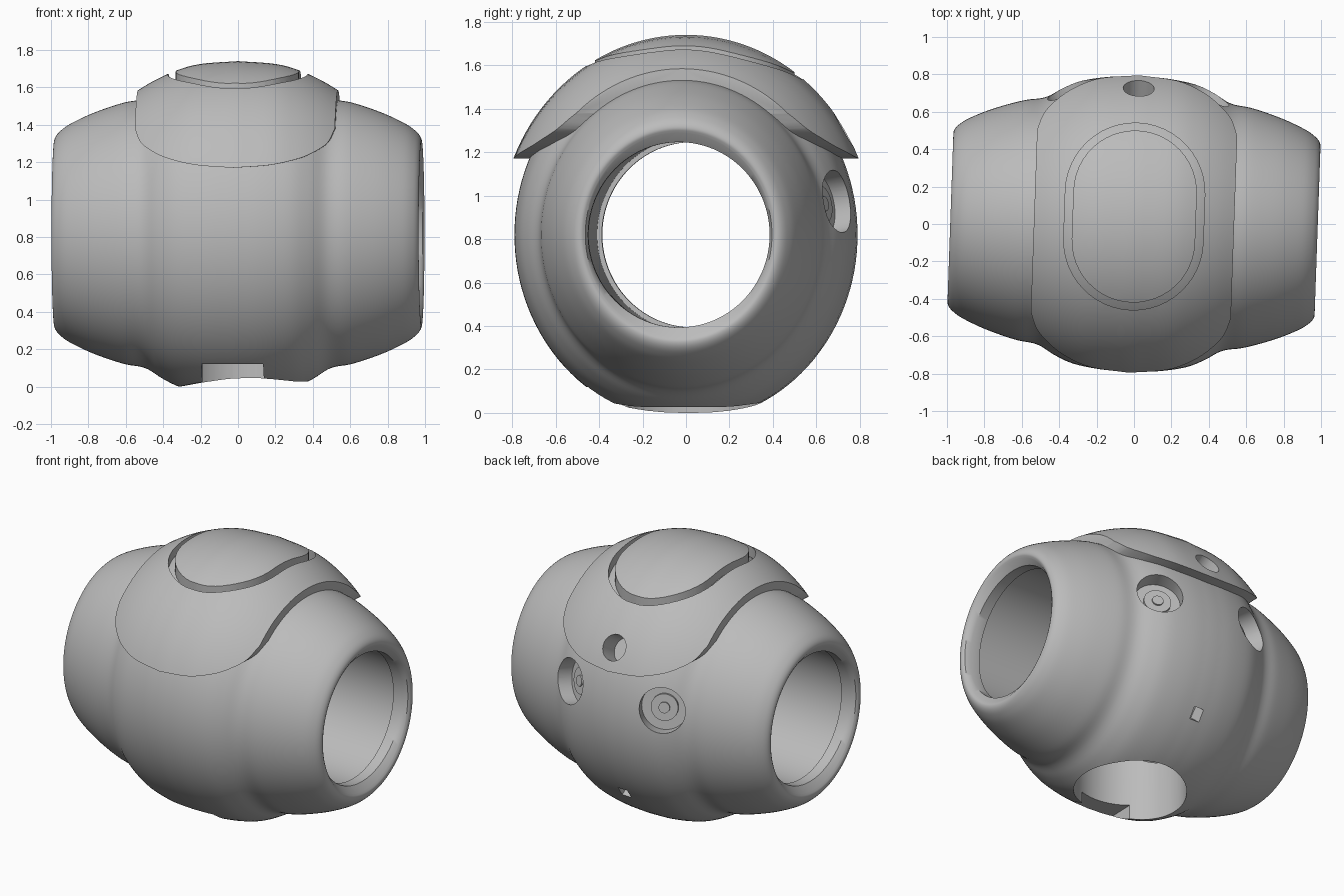
import bpy, bmesh, math
from mathutils import Vector, Matrix

if "Cube" in bpy.data.objects:
    bpy.data.objects.remove(bpy.data.objects["Cube"])

AXIS_Z = 0.82          # height of the main axis
TURN = Matrix.Rotation(math.radians(-2), 4, 'Z')

grey = bpy.data.materials.new("plain_grey")
grey.use_nodes = True
grey.diffuse_color = (0.5, 0.5, 0.5, 1)
grey.node_tree.nodes["Principled BSDF"].inputs["Base Color"].default_value = (0.5, 0.5, 0.5, 1)


def finish(name, bm):
    bmesh.ops.recalc_face_normals(bm, faces=bm.faces[:])
    mesh = bpy.data.meshes.new(name)
    bm.to_mesh(mesh)
    bm.free()
    mesh.materials.append(grey)
    obj = bpy.data.objects.new(name, mesh)
    bpy.context.collection.objects.link(obj)
    return obj


def smooth_path(pts, steps=4):
    """Catmull-Rom curve through the points."""
    pts = [Vector(p) for p in pts]
    ext = [2 * pts[0] - pts[1]] + pts + [2 * pts[-1] - pts[-2]]
    out = []
    for a, b, c, d in zip(ext, ext[1:], ext[2:], ext[3:]):
        for i in range(steps):
            t = i / steps
            out.append(0.5 * (2 * b + (c - a) * t + (2 * a - 5 * b + 4 * c - d) * t ** 2
                              + (3 * b - a - 3 * c + d) * t ** 3))
    return out + [pts[-1]]


def mirrored(half):
    """Half profile starting on x = 0, mirrored to both sides."""
    return [Vector((-p[0], p[1])) for p in reversed(half[1:])] + list(half)


def lathe(name, outer, inner, stretch, inner_stretch, sides=128):
    """Closed tube around the x axis; the z radius is stretched."""
    loop = [(p[0], p[1], stretch) for p in mirrored(outer)]
    loop += [(p[0], p[1], inner_stretch) for p in reversed(mirrored(inner))]
    bm = bmesh.new()
    rings = []
    for x, r, k in loop:
        rings.append([bm.verts.new((x, r * math.cos(a), AXIS_Z + k * r * math.sin(a)))
                      for a in (math.tau * i / sides for i in range(sides))])
    for ra, rb in zip(rings, rings[1:] + rings[:1]):
        for i in range(sides):
            j = (i + 1) % sides
            bm.faces.new((ra[i], ra[j], rb[j], rb[i]))
    return finish(name, bm)


def prism(name, outline, offset):
    """Extrude a closed 3D outline along offset."""
    bm = bmesh.new()
    face = bm.faces.new([bm.verts.new(p) for p in outline])
    ext = bmesh.ops.extrude_face_region(bm, geom=[face])
    bmesh.ops.translate(bm, vec=offset, verts=[v for v in ext["geom"] if isinstance(v, bmesh.types.BMVert)])
    return finish(name, bm)


def cylinder(name, center, direction, radius, depth, sides=48, tip_radius=None):
    bm = bmesh.new()
    rot = Vector(direction).to_track_quat('Z', 'Y').to_matrix().to_4x4()
    bmesh.ops.create_cone(bm, cap_ends=True, segments=sides, radius1=tip_radius or radius, radius2=radius,
                          depth=depth, matrix=Matrix.Translation(center) @ rot)
    return finish(name, bm)


def box(name, center, size, tilt=0.0):
    bm = bmesh.new()
    bmesh.ops.create_cube(bm, size=1, matrix=Matrix.Translation(center)
                          @ Matrix.Rotation(tilt, 4, 'X') @ Matrix.Diagonal((*size, 1)))
    return finish(name, bm)


def boolean(obj, cutter, operation='DIFFERENCE'):
    mod = obj.modifiers.new("cut", 'BOOLEAN')
    mod.operation, mod.solver, mod.object = operation, 'EXACT', cutter
    bpy.context.view_layer.objects.active = obj
    bpy.ops.object.modifier_apply(modifier=mod.name)


def stadium(half_width, half_straight, mid_y, n=24):
    pts = []
    for side in (1, -1):
        for i in range(n + 1):
            a = math.pi * i / n + (0 if side > 0 else math.pi)
            pts.append((half_width * math.cos(a), mid_y + side * half_straight + half_width * math.sin(a), 1.4))
    return pts


# Barrel body: bulged middle, tapering ends with rounded lips, open bore
body_outer = smooth_path([(0, .79), (.15, .783), (.3, .757), (.4, .715), (.47, .673), (.52, .655), (.6, .643),
                          (.7, .615), (.8, .58), (.9, .535), (.95, .502), (.975, .475), (.982, .45), (.972, .43)])
body_inner = [(0, .44), (.87, .44), (.87, .418), (.94, .418)]
body = lathe("barrel_body", body_outer, body_inner, 1.09, 1.02)

# Saddle cover over the top, trimmed to a rounded apron
cover_outer = smooth_path([(0, .86), (.2, .846), (.33, .813), (.45, .762), (.56, .70)])
cover_inner = [(0, .61), (.56, .61)]
cover = lathe("saddle_cover", cover_outer, cover_inner, 1.07, 1.07)
apron = mirrored(smooth_path([(0, 1.17), (.2, 1.185), (.35, 1.22), (.43, 1.255), (.5, 1.305), (.535, 1.38)]))
outline = [(p[0], -1.2, p[1]) for p in apron] + [(.535, -1.2, 2), (-.535, -1.2, 2)]
trim = prism("trim", outline, (0, 2.4, 0))
boolean(cover, trim, 'INTERSECT')

# Raised cap inside a stadium-shaped groove
cap = cover.copy()
cap.data = cover.data.copy()
cap.name = "top_cap"
bpy.context.collection.objects.link(cap)
cap_cut = prism("cap_cut", stadium(.33, .13, .04), (0, 0, 1))
groove_cut = prism("groove_cut", stadium(.373, .127, .04), (0, 0, 1))
boolean(cap, cap_cut, 'INTERSECT')
boolean(cover, groove_cut)
cutters = [trim, cap_cut, groove_cut]
parts = [body, cover, cap]

# Small round port through the back of the cover
port = cylinder("port_cut", (0, .73, 1.306), (0, .866, .5), .083, .28)
boolean(cover, port)
boolean(body, port)
cutters.append(port)

# Two round recesses on the back, each with a stepped disc on its floor
for side, label in ((1, "left"), (-1, "right")):
    out = Vector((side * .43, .89, .17)).normalized()
    spot = Vector((side * .355, .715, .975))
    cut = cylinder("recess_cut", spot, out, .145, .2)
    boolean(body, cut)
    cutters.append(cut)
    parts.append(cylinder(label + "_recess_disc", spot - out * .095, out, .085, .03))
    parts.append(cylinder(label + "_recess_stud", spot - out * .08, out, .035, .02, 24))

# Bottom opening, its front notch and the small slot low on the back
for cut in (cylinder("bottom_cut", (.03, 0, .2), (0, 0, 1), .345, .8, 64),
            box("notch_cut", (-.015, -.3, 0), (.33, .5, .24)),
            box("slot_cut", (0, .62, .29), (.07, .2, .08), -.7)):
    boolean(body, cut)
    cutters.append(cut)

for c in cutters:
    bpy.data.objects.remove(c)

# Shared turn and shading
for p in parts:
    p.data.transform(TURN)
    bpy.ops.object.select_all(action='DESELECT')
    p.select_set(True)
    bpy.context.view_layer.objects.active = p
    bpy.ops.object.shade_smooth_by_angle(angle=math.radians(35))
